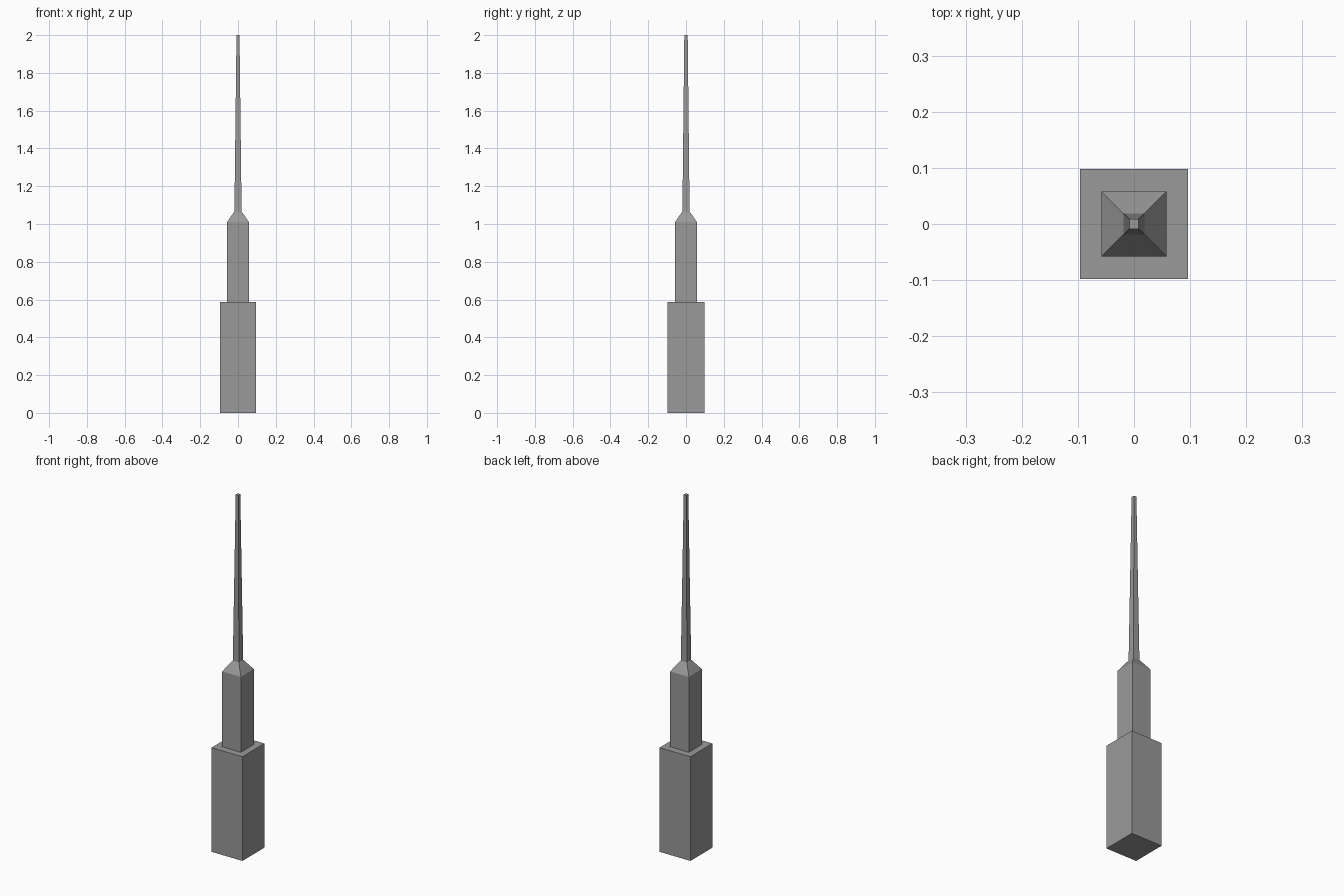
import bpy, bmesh

cube = bpy.data.objects.get("Cube")
if cube:
    bpy.data.objects.remove(cube, do_unlink=True)

# Single grey material
grey = bpy.data.materials.new("stone_grey")
grey.use_nodes = True
colour = (0.32, 0.32, 0.32, 1)
grey.diffuse_color = colour
grey.node_tree.nodes["Principled BSDF"].inputs["Base Color"].default_value = colour


def square_loft(name, sections):
    """Stack rectangles (half_x, half_y, z) into one closed tapered solid."""
    bm = bmesh.new()
    rings = [[bm.verts.new((sx * hx, sy * hy, z))
              for sx, sy in ((-1, -1), (1, -1), (1, 1), (-1, 1))]
             for hx, hy, z in sections]
    for low, high in zip(rings, rings[1:]):
        for i in range(4):
            j = (i + 1) % 4
            bm.faces.new((low[i], low[j], high[j], high[i]))
    bm.faces.new(rings[0][::-1])
    bm.faces.new(rings[-1])
    mesh = bpy.data.meshes.new(name)
    bm.to_mesh(mesh)
    bm.free()
    mesh.materials.append(grey)
    obj = bpy.data.objects.new(name, mesh)
    bpy.context.collection.objects.link(obj)
    return obj


# Broad base block
square_loft("base_block", [(0.096, 0.098, 0), (0.096, 0.098, 0.586)])
# Narrower tower with sloped shoulders running into a tapering spire
square_loft("tower_and_spire", [
    (0.058, 0.058, 0.586),
    (0.058, 0.058, 1.01),
    (0.019, 0.019, 1.067),
    (0.008, 0.009, 2.0),
])
